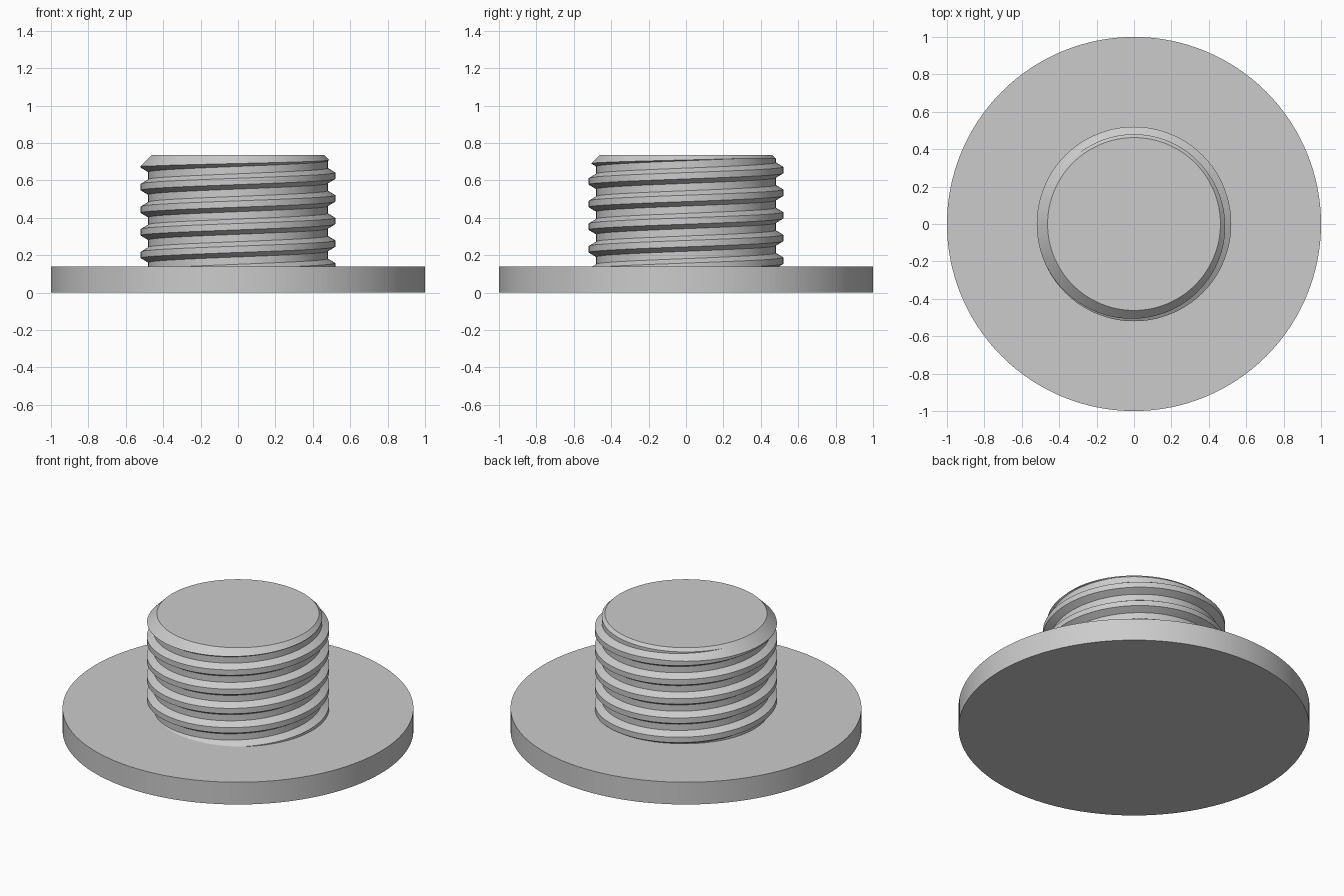
import bpy, bmesh
from math import sin, cos, pi, radians

cube = bpy.data.objects.get("Cube")
if cube:
    bpy.data.objects.remove(cube, do_unlink=True)

grey = bpy.data.materials.new("plain grey")
grey.use_nodes = True
grey.diffuse_color = (0.6, 0.6, 0.6, 1)
grey.node_tree.nodes["Principled BSDF"].inputs["Base Color"].default_value = (0.6, 0.6, 0.6, 1)

SEGMENTS = 128
BASE_TOP, TOP = 0.14, 0.735
ROOT, CREST, PITCH = 0.48, 0.52, 0.121
CREST_HALF, FLANK = 0.017, 0.024


def add_object(name, bm):
    bmesh.ops.recalc_face_normals(bm, faces=bm.faces)
    mesh = bpy.data.meshes.new(name)
    bm.to_mesh(mesh)
    bm.free()
    mesh.materials.append(grey)
    obj = bpy.data.objects.new(name, mesh)
    bpy.context.collection.objects.link(obj)
    return obj


def activate(obj):
    bpy.ops.object.select_all(action='DESELECT')
    obj.select_set(True)
    bpy.context.view_layer.objects.active = obj


def lathe(name, profile):
    """Closed solid of revolution from (radius, height) points, bottom to top."""
    bm = bmesh.new()
    rings = [[bm.verts.new((r * cos(2 * pi * i / SEGMENTS), r * sin(2 * pi * i / SEGMENTS), z))
              for i in range(SEGMENTS)] for r, z in profile]
    for low, high in zip(rings, rings[1:]):
        for i in range(SEGMENTS):
            j = (i + 1) % SEGMENTS
            bm.faces.new((low[i], low[j], high[j], high[i]))
    bm.faces.new(rings[0][::-1])
    bm.faces.new(rings[-1])
    return add_object(name, bm)


def helical_rod(name, turns, crest_z):
    """Right-handed thread swept past both ends, closed with fans."""
    bm = bmesh.new()
    section = [(ROOT, -CREST_HALF - FLANK), (CREST, -CREST_HALF),
               (CREST, CREST_HALF), (ROOT, CREST_HALF + FLANK)]
    steps = turns * SEGMENTS
    rows = []
    for s in range(steps + 1):
        a = 2 * pi * s / SEGMENTS
        z = crest_z + PITCH * s / SEGMENTS
        rows.append([bm.verts.new((r * cos(a), r * sin(a), z + dz)) for r, dz in section])
    for s in range(steps):
        a, b = rows[s], rows[s + 1]
        for p in range(3):
            bm.faces.new((a[p], b[p], b[p + 1], a[p + 1]))
        # Root strip up to the next turn
        if s + SEGMENTS < steps:
            c, d = rows[s + SEGMENTS], rows[s + SEGMENTS + 1]
            bm.faces.new((a[3], b[3], d[0], c[0]))
    bm.edges.ensure_lookup_table()
    low = bm.verts.new((0, 0, crest_z - 0.2))
    high = bm.verts.new((0, 0, crest_z + turns * PITCH + 0.2))
    middle = crest_z + turns * PITCH / 2
    for edge in [e for e in bm.edges if e.is_boundary]:
        v, w = edge.verts
        bm.faces.new((v, w, low if v.co.z < middle else high))
    return add_object(name, bm)


# Round base plate
base = lathe("base_flange", [(1, 0), (1, BASE_TOP)])

# Threaded stud, trimmed flat below and chamfered at the top
stud = helical_rod("threaded_stud", 11, 0.625 - 7 * PITCH)
trim = lathe("stud_trim", [(0.6, BASE_TOP - 0.02), (0.6, TOP - 0.138), (0.462, TOP)])
trim.hide_render = True
cut = stud.modifiers.new("trim", 'BOOLEAN')
cut.operation = 'INTERSECT'
cut.solver = 'EXACT'
cut.object = trim
activate(stud)
bpy.ops.object.modifier_apply(modifier=cut.name)
bpy.data.objects.remove(trim, do_unlink=True)

for obj in (base, stud):
    activate(obj)
    bpy.ops.object.shade_smooth_by_angle(angle=radians(25))
